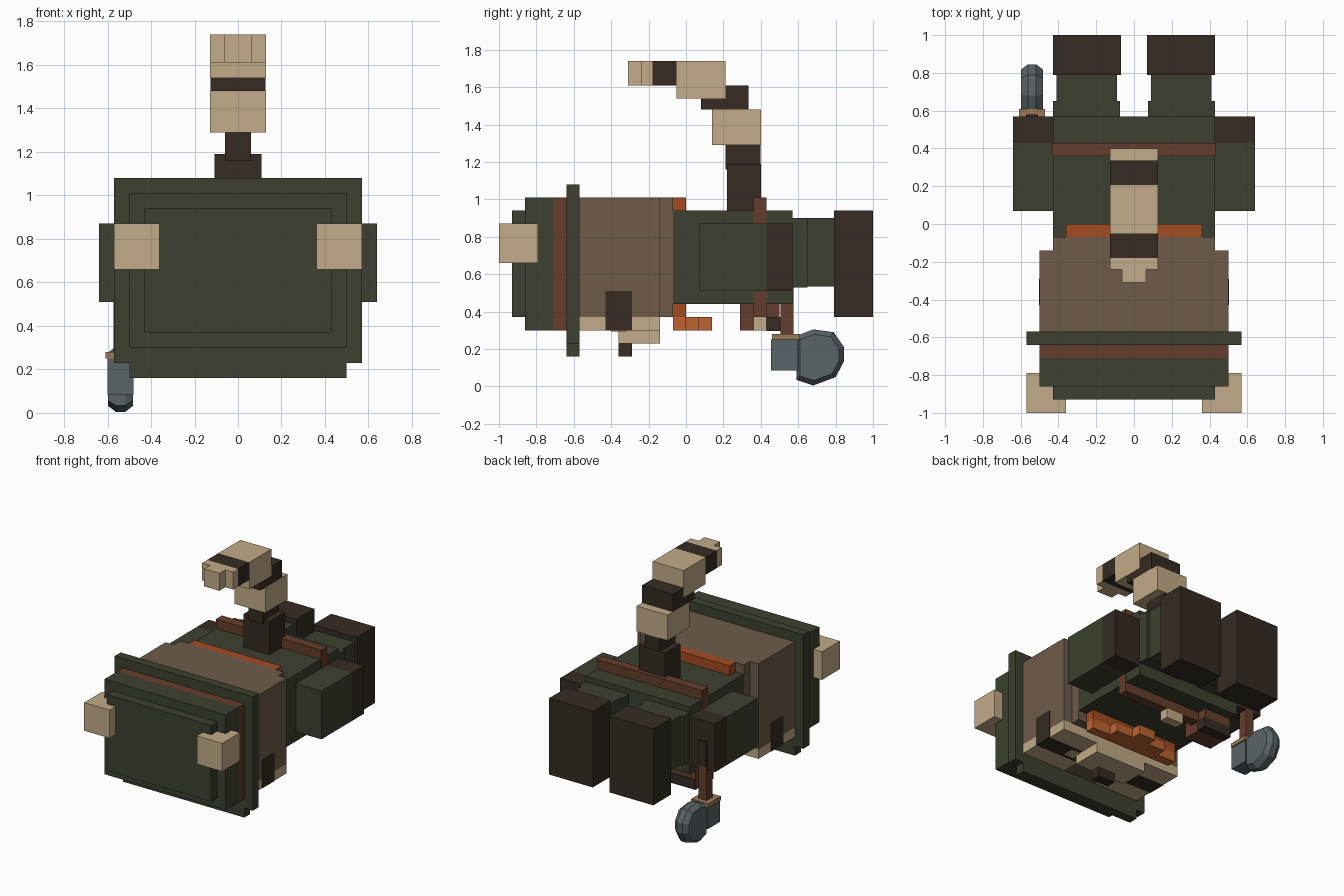
import bpy, bmesh

cube = bpy.data.objects.get("Cube")
if cube:
    bpy.data.objects.remove(cube)


def material(name, hex_code):
    rgb = [int(hex_code[i:i + 2], 16) / 255 for i in (0, 2, 4)]
    lin = [c / 12.92 if c < 0.04 else ((c + 0.055) / 1.055) ** 2.4 for c in rgb]
    m = bpy.data.materials.new(name)
    m.use_nodes = True
    m.diffuse_color = (*lin, 1)
    m.node_tree.nodes["Principled BSDF"].inputs["Base Color"].default_value = (*lin, 1)
    return m


GREEN = material("dark green cloth", "3c402e")
BROWN = material("brown fur", "6d5b49")
TAN = material("tan fur", "c3ab88")
DARK = material("dark brown fur", "352b22")
RED = material("red brown leather", "653d2c")
RUST = material("rust cloth", "a34c22")
ORANGE = material("orange cloth", "bd6431")
STEEL = material("grey steel", "596367")
WOOD = material("handle binding", "9b7a58")


def finish(name, bm, mat):
    bmesh.ops.recalc_face_normals(bm, faces=bm.faces)
    mesh = bpy.data.meshes.new(name)
    bm.to_mesh(mesh)
    bm.free()
    mesh.materials.append(mat)
    obj = bpy.data.objects.new(name, mesh)
    bpy.context.collection.objects.link(obj)
    return obj


def box(name, mat, x, y, z):
    """Box from (low, high) ranges; a single x number means a centred half width."""
    x = x if isinstance(x, tuple) else (-x, x)
    bm = bmesh.new()
    bmesh.ops.create_cube(bm, size=1)
    for v in bm.verts:
        v.co = [r[0] if c < 0 else r[1] for c, r in zip(v.co, (x, y, z))]
    return finish(name, bm, mat)


def pair(name, mat, x, y, z):
    box("left_" + name, mat, x, y, z)
    box("right_" + name, mat, (-x[1], -x[0]), y, z)


# Hat
box("hat_top", GREEN, 0.43, (-0.93, -0.86), (0.37, 0.94))
box("hat_crown", GREEN, 0.5, (-0.86, -0.71), (0.3, 1.01))
box("hat_band", RED, 0.5, (-0.71, -0.64), (0.3, 1.01))
box("hat_brim", GREEN, 0.57, (-0.64, -0.57), (0.23, 1.08))
box("hat_brim_peak", GREEN, 0.5, (-0.64, -0.57), (0.16, 0.23))
pair("ear", TAN, (0.36, 0.57), (-1.0, -0.79), (0.66, 0.87))

# Head and face
box("head", BROWN, 0.5, (-0.57, -0.14), (0.37, 1.01))
box("head_back", BROWN, 0.43, (-0.14, -0.07), (0.37, 1.01))
pair("brow", TAN, (0.14, 0.5), (-0.57, -0.43), (0.3, 0.37))
box("forehead", BROWN, 0.14, (-0.57, -0.43), (0.3, 0.37))
box("eye_mask", DARK, 0.5, (-0.43, -0.29), (0.3, 0.37))
pair("mask_side", DARK, (0.45, 0.504), (-0.43, -0.29), (0.3, 0.51))
pair("eye", TAN, (0.2, 0.28), (-0.4, -0.32), (0.294, 0.32))
box("cheeks", TAN, 0.5, (-0.29, -0.14), (0.3, 0.37))
box("muzzle", TAN, 0.21, (-0.36, -0.14), (0.23, 0.3))
box("nose", DARK, 0.07, (-0.36, -0.29), (0.16, 0.23))

# Neckerchief
box("scarf_back", RUST, 0.36, (-0.07, 0.0), (0.94, 1.01))
box("scarf_front", RUST, 0.36, (-0.07, 0.0), (0.37, 0.44))
for i, width in enumerate((0.36, 0.21, 0.07)):
    y0 = -0.07 + 0.07 * i
    box("scarf_fold_%d" % (i + 1), ORANGE, width, (y0, y0 + 0.07), (0.3, 0.37))

# Body, belt and pouch
box("body", GREEN, 0.43, (-0.07, 0.57), (0.44, 0.94))
box("belt", RED, 0.434, (0.36, 0.43), (0.37, 1.01))
box("buckle", TAN, 0.07, (0.36, 0.43), (0.3, 0.37))
box("pouch", RED, (-0.43, -0.21), (0.29, 0.5), (0.3, 0.44))
box("pouch_flap", DARK, (-0.43, -0.2), (0.43, 0.505), (0.296, 0.37))

# Arms and legs
pair("sleeve", GREEN, (0.43, 0.64), (0.07, 0.43), (0.51, 0.87))
pair("hand", DARK, (0.43, 0.64), (0.43, 0.57), (0.51, 0.87))
pair("thigh", GREEN, (0.075, 0.43), (0.57, 0.65), (0.53, 0.9))
pair("shin", GREEN, (0.09, 0.41), (0.65, 0.79), (0.535, 0.9))
pair("foot", DARK, (0.07, 0.43), (0.79, 1.0), (0.37, 0.94))

# Ringed tail
box("tail_base", DARK, 0.107, (0.22, 0.4), (0.94, 1.19))
box("tail_stem", DARK, 0.06, (0.21, 0.398), (1.16, 1.29))
box("tail_ring_low", TAN, 0.128, (0.14, 0.4), (1.29, 1.48))
box("tail_ring_dark", DARK, 0.127, (0.08, 0.335), (1.48, 1.61))
box("tail_ring_high", TAN, 0.128, (-0.05, 0.21), (1.54, 1.74))
box("tail_ring_end", DARK, 0.128, (-0.18, -0.05), (1.61, 1.74))
box("tail_end", TAN, 0.128, (-0.24, -0.18), (1.61, 1.74))
box("tail_tip", TAN, 0.063, (-0.31, -0.24), (1.61, 1.74))

# Axe held in the right hand
AXE_X = -0.54
box("axe_handle", RED, (AXE_X - 0.033, AXE_X + 0.033), (0.505, 0.575), (0.2, 0.53))
box("axe_grip", DARK, (AXE_X - 0.033, AXE_X + 0.033), (0.505, 0.58), (0.53, 0.72))
box("axe_collar", WOOD, (AXE_X - 0.07, AXE_X + 0.07), (0.46, 0.61), (0.25, 0.28))
box("axe_socket", STEEL, (AXE_X - 0.06, AXE_X + 0.06), (0.455, 0.6), (0.085, 0.25))

# Axe blade: flat cheeks narrowing to a thin rounded edge
rim = [(0.59, 0.27), (0.68, 0.305), (0.79, 0.29), (0.845, 0.21),
       (0.845, 0.135), (0.8, 0.05), (0.68, 0.005), (0.59, 0.035)]
bm = bmesh.new()
loops = []
for half, scale in ((-0.057, 0.82), (-0.022, 1), (0.022, 1), (0.057, 0.82)):
    loops.append([bm.verts.new((AXE_X + half, 0.7 + (y - 0.7) * scale,
                                0.155 + (z - 0.155) * scale)) for y, z in rim])
for a, b in zip(loops, loops[1:]):
    for i in range(len(rim)):
        j = (i + 1) % len(rim)
        bm.faces.new((a[i], a[j], b[j], b[i]))
bm.faces.new(loops[0])
bm.faces.new(loops[-1])
finish("axe_blade", bm, STEEL)
